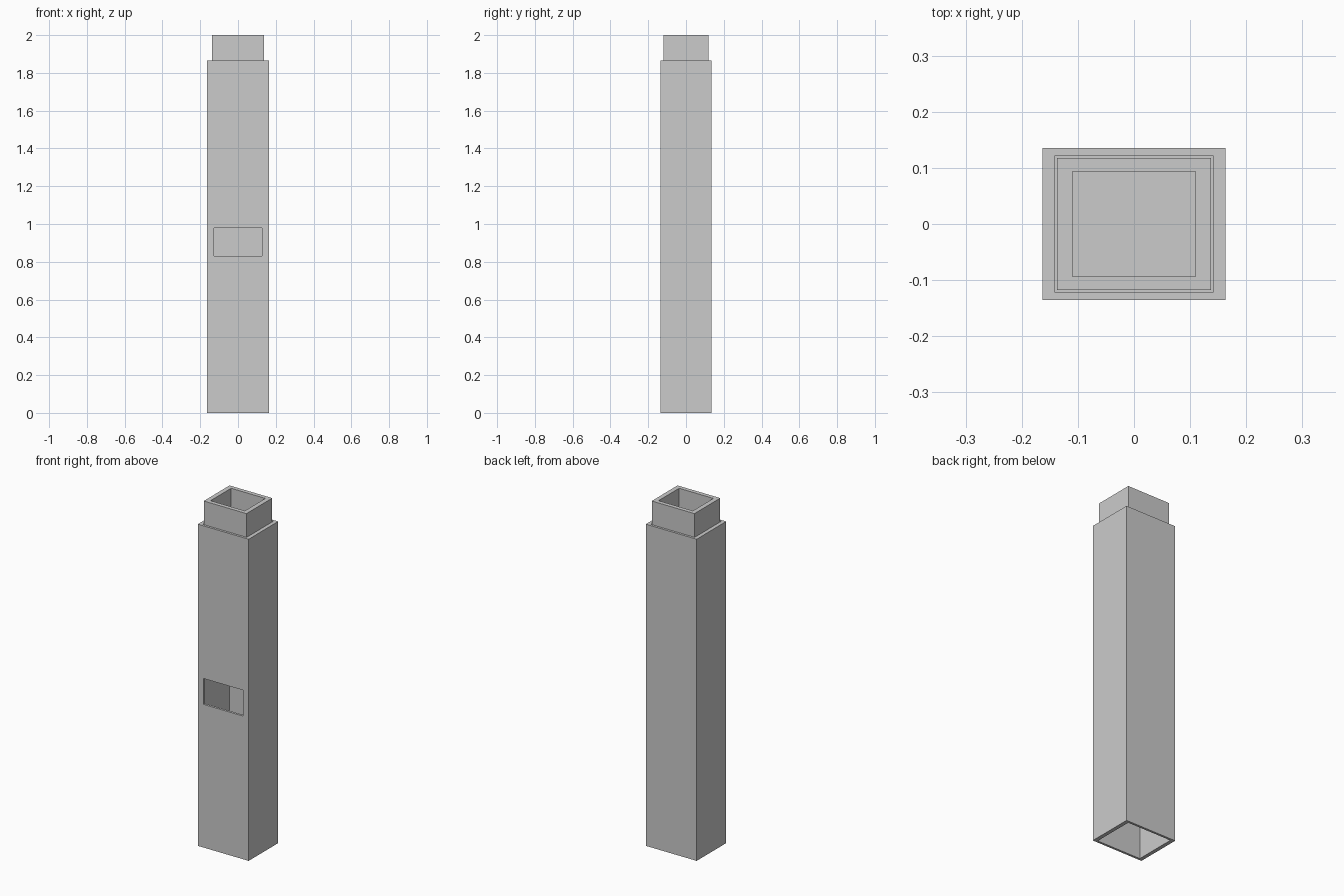
import bpy
import bmesh

cube = bpy.data.objects.get("Cube")
if cube:
    bpy.data.objects.remove(cube, do_unlink=True)

grey = bpy.data.materials.new("plain_grey")
grey.use_nodes = True
colour = (0.6, 0.6, 0.6, 1)
grey.diffuse_color = colour
grey.node_tree.nodes["Principled BSDF"].inputs["Base Color"].default_value = colour


def finish(name, bm):
    bmesh.ops.recalc_face_normals(bm, faces=bm.faces)
    mesh = bpy.data.meshes.new(name)
    bm.to_mesh(mesh)
    bm.free()
    mesh.materials.append(grey)
    obj = bpy.data.objects.new(name, mesh)
    bpy.context.collection.objects.link(obj)
    return obj


def ring(bm, hx, hy, z):
    return [bm.verts.new((sx * hx, sy * hy, z))
            for sx, sy in ((-1, -1), (1, -1), (1, 1), (-1, 1))]


def tube(name, outer, inner, z0, z1):
    """Open rectangular tube with flat rims."""
    bm = bmesh.new()
    loops = [ring(bm, *outer, z0), ring(bm, *outer, z1),
             ring(bm, *inner, z1), ring(bm, *inner, z0)]
    for a, b in zip(loops, loops[1:] + loops[:1]):
        for i in range(4):
            j = (i + 1) % 4
            bm.faces.new((a[i], a[j], b[j], b[i]))
    return finish(name, bm)


def box(name, centre, size):
    bm = bmesh.new()
    bmesh.ops.create_cube(bm, size=1)
    bmesh.ops.scale(bm, vec=size, verts=bm.verts)
    bmesh.ops.translate(bm, vec=centre, verts=bm.verts)
    return finish(name, bm)


# Long outer body, open at the bottom
bore = (0.141, 0.122)
body = tube("outer_body", (0.163, 0.135), bore, 0, 1.865)

# Rectangular window through the front wall only
cutter = box("window_cutter", (0, -0.135, 0.905), (0.254, 0.1, 0.15))
cutter.hide_render = True
cutter.hide_viewport = True
cut = body.modifiers.new("window", "BOOLEAN")
cut.operation = "DIFFERENCE"
cut.solver = "EXACT"
cut.object = cutter

# Neck sleeve standing on an inner partition, with a narrow gap around it
shelf = 1.7
tube("neck_sleeve", (0.137, 0.118), (0.11, 0.094), shelf, 2)
box("inner_partition", (0, 0, shelf - 0.01), (2 * bore[0], 2 * bore[1], 0.02))
